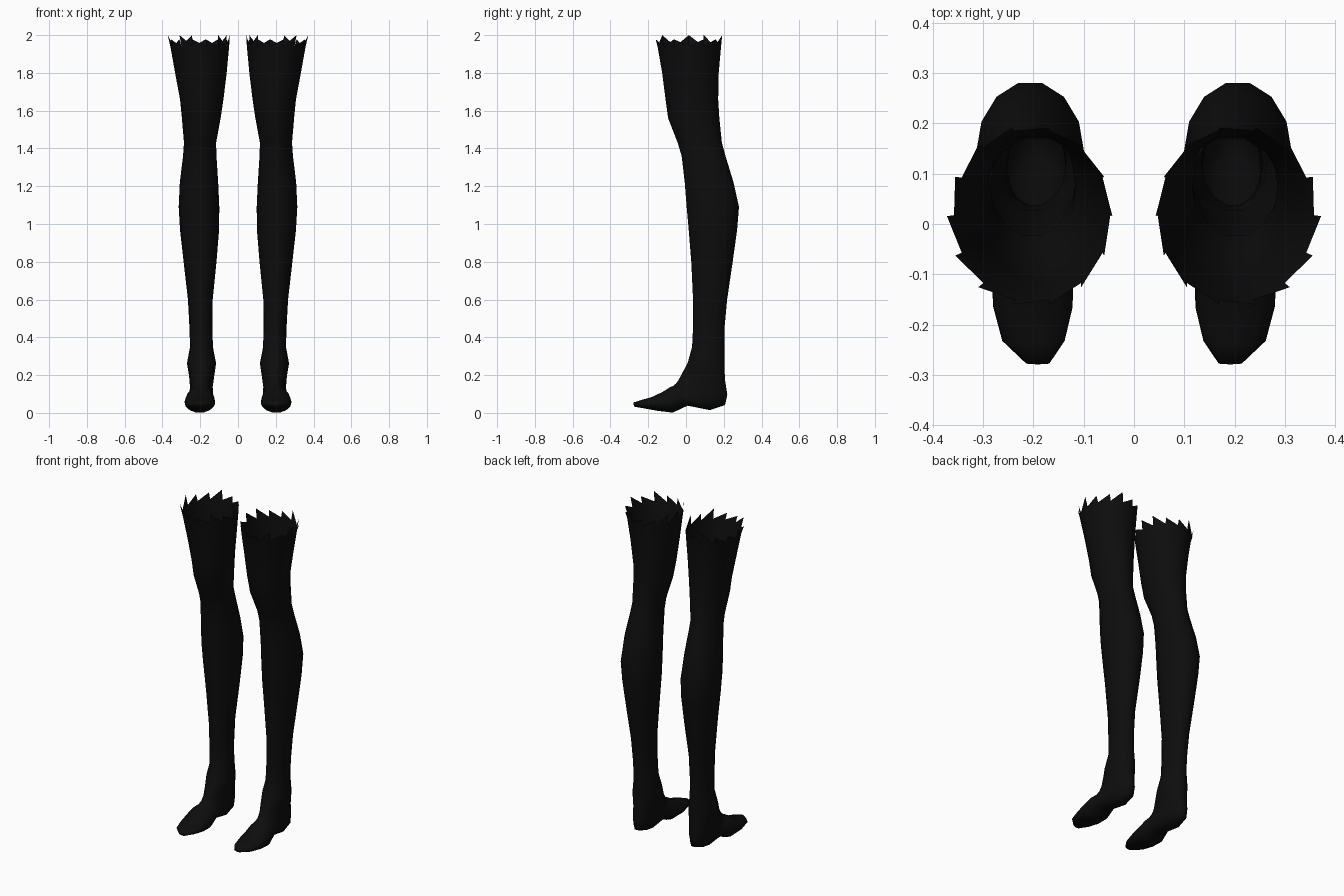
import bpy, bmesh, math

SIDES = 14

# One black cloth colour
black = bpy.data.materials.new("black cloth")
black.diffuse_color = (0.004, 0.004, 0.004, 1)

# Leg rings, level: z, inner x, outer x, front y, back y
leg = [
    (1.94, .047, .358, -.155, .190), (1.80, .060, .333, -.130, .177),
    (1.66, .077, .307, -.112, .174), (1.56, .092, .297, -.098, .180),
    (1.43, .116, .286, -.047, .193), (1.36, .114, .291, -.026, .212),
    (1.22, .105, .308, -.010, .255), (1.09, .099, .314, .000, .284),
    (0.97, .100, .307, .011, .274), (0.80, .114, .288, .025, .250),
    (0.60, .134, .265, .035, .220), (0.45, .135, .257, .035, .206),
    (0.35, .133, .254, .030, .205),
]
# Foot rings, tilting: inner x, outer x, front (y, z), back (y, z)
foot = [
    (.116, .270, .008, .27, .205, .255), (.126, .259, -.018, .22, .210, .170),
    (.134, .254, -.040, .18, .222, .095), (.132, .258, -.056, .157, .210, .040),
    (.130, .263, -.070, .145, .130, .013), (.127, .272, -.088, .136, .010, .037),
    (.121, .284, -.120, .115, -.070, .000), (.122, .280, -.180, .085, -.150, .010),
    (.138, .262, -.240, .068, -.225, .024), (.168, .215, -.279, .055, -.275, .033),
]
rings = [(a, b, f, z, k, z) for z, a, b, f, k in leg] + foot

bm = bmesh.new()


def ring_verts(a, b, fy, fz, by, bz):
    cx, cy, cz = (a + b) / 2, (fy + by) / 2, (fz + bz) / 2
    out = []
    for i in range(SIDES):
        t = 2 * math.pi * i / SIDES
        c, s = math.cos(t), math.sin(t)
        out.append(bm.verts.new((cx + (b - a) / 2 * c,
                                 cy + (by - fy) / 2 * s,
                                 cz + (bz - fz) / 2 * s)))
    return out


# Loft from the thigh to the toe and close the toe
loops = [ring_verts(*r) for r in rings]
for upper, lower in zip(loops, loops[1:]):
    for i in range(SIDES):
        j = (i + 1) % SIDES
        bm.faces.new((upper[i], lower[i], lower[j], upper[j]))
bm.faces.new(loops[-1][::-1])

# Torn saw-tooth hem: one pointed tooth on each side
tips = ring_verts(.043, .372, -.165, 2.0, .196, 2.0)
for i, tip in enumerate(tips):
    if i % 7:
        tip.co.z -= .022 * (i % 3 != 0)
    bm.faces.new((loops[0][i - 1], loops[0][i], tip))

bmesh.ops.recalc_face_normals(bm, faces=bm.faces[:])
mesh = bpy.data.meshes.new("stockings")
bm.to_mesh(mesh)
bm.free()
mesh.materials.append(black)
mesh.shade_smooth()
pair = bpy.data.objects.new("stockings", mesh)
bpy.context.collection.objects.link(pair)

# Second leg
mirror = pair.modifiers.new("mirror", 'MIRROR')
mirror.use_axis = (True, False, False)
mirror.use_mirror_merge = False
